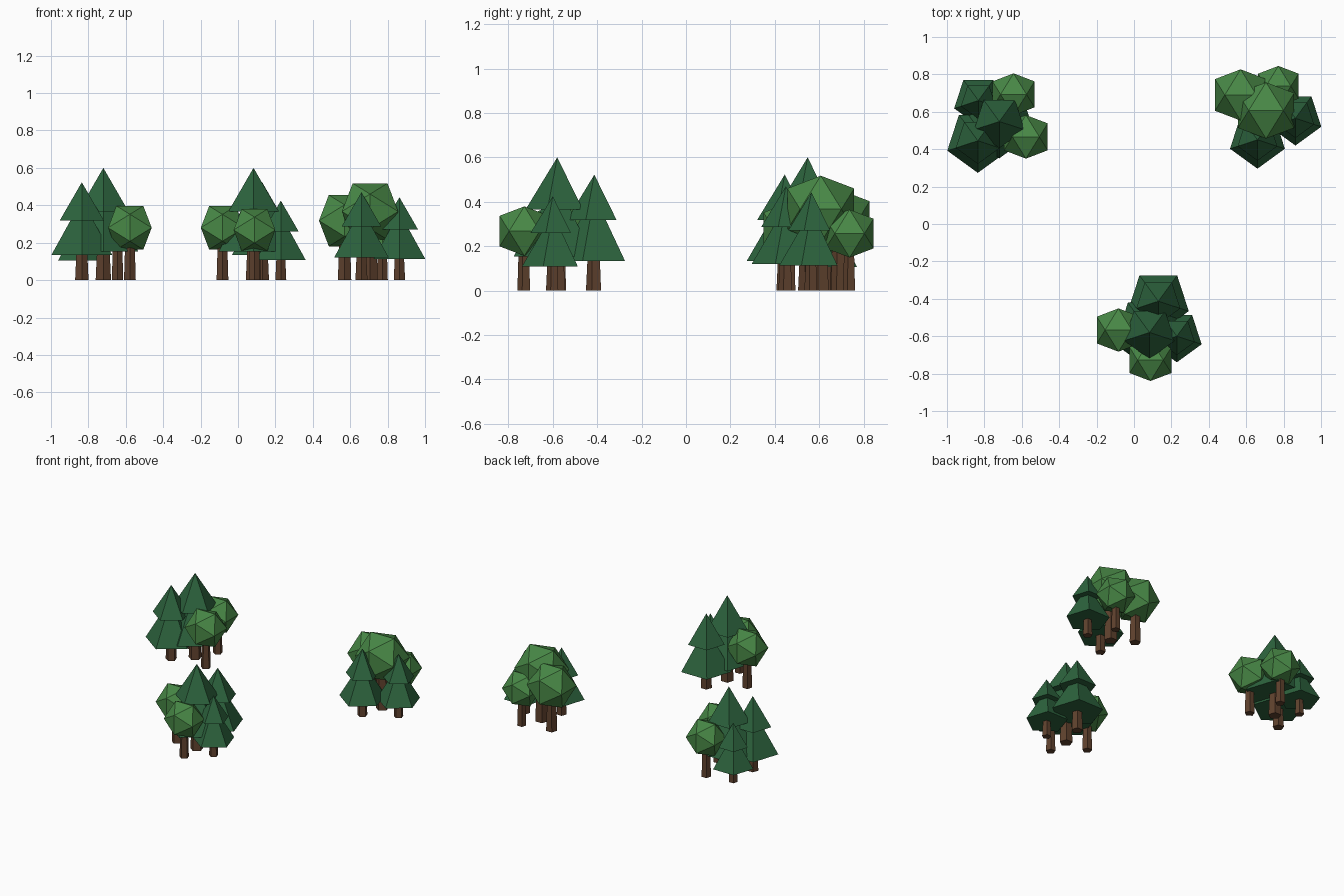
import bpy, bmesh, math
from mathutils import Matrix, Vector

if "Cube" in bpy.data.objects:
    bpy.data.objects.remove(bpy.data.objects["Cube"])


def material(name, hex_rgb):
    def lin(c):
        c /= 255
        return c / 12.92 if c <= 0.04045 else ((c + 0.055) / 1.055) ** 2.4
    m = bpy.data.materials.new(name)
    m.diffuse_color = (*[lin(c) for c in hex_rgb], 1)
    m.use_nodes = True
    m.node_tree.nodes["Principled BSDF"].inputs["Base Color"].default_value = m.diffuse_color
    return m


BARK = material("bark brown", (96, 66, 46))
PINE = material("pine green", (45, 100, 62))
LEAF = material("leaf green", (72, 136, 70))


def finish(bm, name, mat):
    bmesh.ops.recalc_face_normals(bm, faces=bm.faces)
    me = bpy.data.meshes.new(name)
    bm.to_mesh(me)
    bm.free()
    me.materials.append(mat)
    ob = bpy.data.objects.new(name, me)
    bpy.context.collection.objects.link(ob)
    return ob


def add_cone(bm, x, y, z0, z1, r0, r1=0.0):
    """Five-sided cone or taper with one corner facing the front."""
    ang = [math.radians(-90 + 72 * i) for i in range(5)]
    ring = lambda r, z: [bm.verts.new((x + r * math.cos(a), y + r * math.sin(a), z)) for a in ang]
    low = ring(r0, z0)
    bm.faces.new(low[::-1])
    if r1 > 0:
        top = ring(r1, z1)
        bm.faces.new(top)
    else:
        top = [bm.verts.new((x, y, z1))] * 5
    for i in range(5):
        j = (i + 1) % 5
        side = [low[i], low[j], top[j]]
        bm.faces.new(side + [top[i]] if r1 > 0 else side)


def trunk(name, x, y, height, r):
    bm = bmesh.new()
    add_cone(bm, x, y, 0, height, r, r * 0.8)
    finish(bm, name, BARK)


def pine_tree(name, x, y, h):
    trunk(name + "_trunk", x, y, 0.3 * h, 0.072 * h)
    # two stacked foliage tiers
    for tier, z0, z1, r in (("lower", 0.255, 0.82, 0.328), ("upper", 0.61, 1.0, 0.237)):
        bm = bmesh.new()
        add_cone(bm, x, y, z0 * h, z1 * h, r * h)
        finish(bm, f"{name}_{tier}_foliage", PINE)


def round_tree(name, x, y, z, r):
    trunk(name + "_trunk", x, y, z - 0.5 * r, 0.118 * z)
    # icosahedron crown with a level edge on top, running left to right
    a, b = 0.5257 * r, 0.8507 * r
    bm = bmesh.new()
    for s in (-1, 1):
        for t in (-1, 1):
            for p in ((s * a, 0, t * b), (0, s * b, t * a), (s * b, t * a, 0)):
                bm.verts.new(Vector(p) + Vector((x, y, z)))
    bmesh.ops.convex_hull(bm, input=bm.verts)
    finish(bm, name + "_crown", LEAF)


# pines: x, y, height
pines = [
    (-0.72, 0.548, 0.60), (-0.835, 0.445, 0.523), (-0.832, 0.66, 0.415),  # left grove
    (0.66, 0.45, 0.47), (0.863, 0.565, 0.443),                            # right grove
    (0.083, -0.58, 0.60), (0.13, -0.413, 0.522), (0.229, -0.60, 0.425),   # front grove
]
# round trees: x, y, crown centre height, crown radius
rounds = [
    (-0.578, 0.466, 0.28, 0.137), (-0.644, 0.693, 0.272, 0.132),
    (0.706, 0.607, 0.367, 0.177), (0.57, 0.69, 0.318, 0.161), (0.772, 0.737, 0.257, 0.127),
    (-0.083, -0.567, 0.28, 0.136), (0.088, -0.728, 0.268, 0.131),
]
for i, p in enumerate(pines):
    pine_tree(f"pine_{i + 1}", *p)
for i, p in enumerate(rounds):
    round_tree(f"round_tree_{i + 1}", *p)
